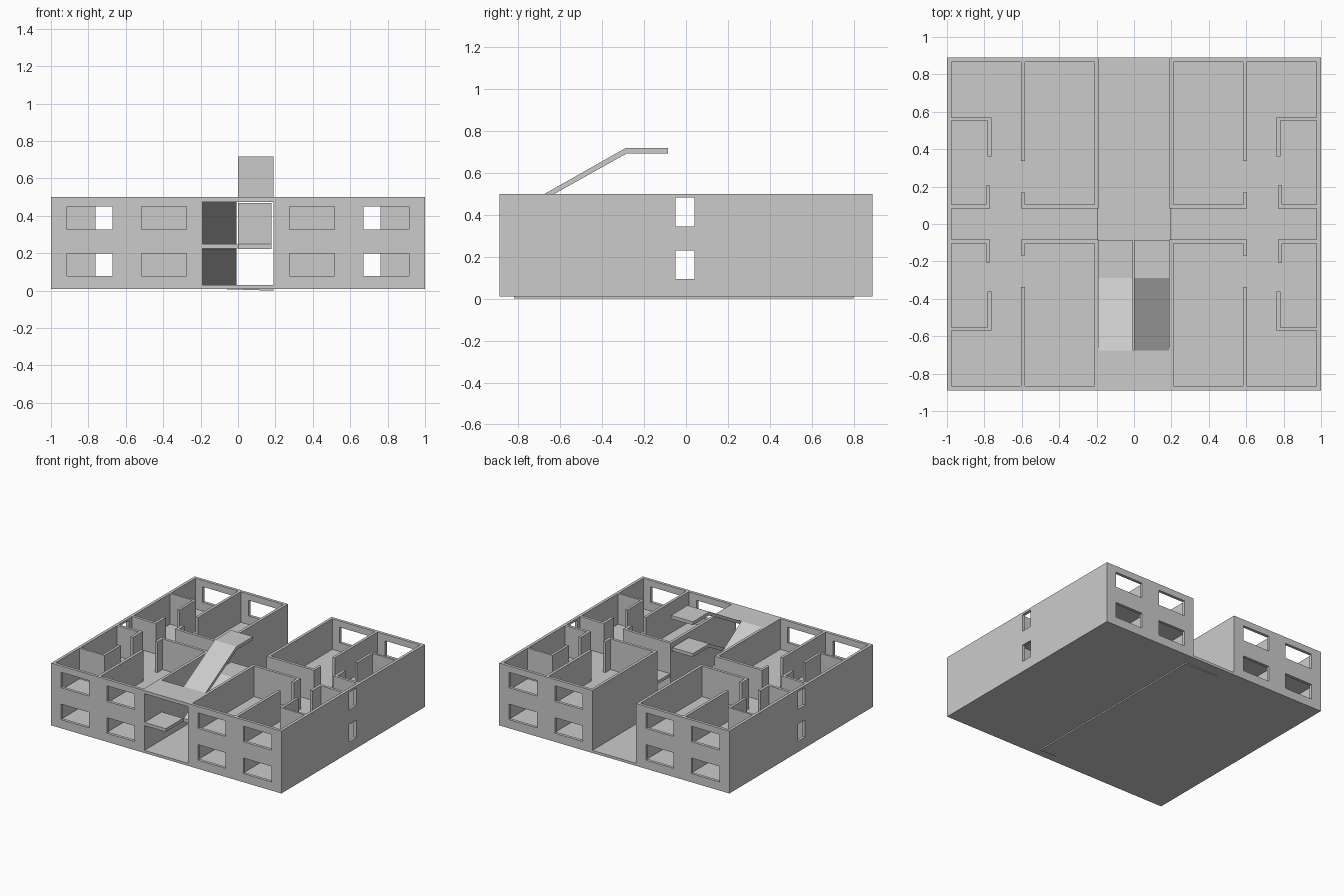
import bpy, bmesh

if "Cube" in bpy.data.objects:
    bpy.data.objects.remove(bpy.data.objects["Cube"])

grey = bpy.data.materials.new("plain grey")
grey.diffuse_color = (0.6, 0.6, 0.6, 1)
grey.use_nodes = True
grey.node_tree.nodes["Principled BSDF"].inputs["Base Color"].default_value = grey.diffuse_color


def finish(name, bm):
    bmesh.ops.remove_doubles(bm, verts=bm.verts, dist=1e-5)
    bmesh.ops.recalc_face_normals(bm, faces=bm.faces)
    me = bpy.data.meshes.new(name)
    bm.to_mesh(me)
    bm.free()
    me.materials.append(grey)
    ob = bpy.data.objects.new(name, me)
    bpy.context.collection.objects.link(ob)
    return ob


def box(name, x0, x1, y0, y1, z0, z1):
    bm = bmesh.new()
    bmesh.ops.create_cube(bm, size=1)
    for v in bm.verts:
        v.co = (x1 if v.co.x > 0 else x0,
                y1 if v.co.y > 0 else y0,
                z1 if v.co.z > 0 else z0)
    return finish(name, bm)


def prism(name, profile, a0, a1, place):
    """Extrude a 2D profile from a0 to a1; place(a, u, v) gives the 3D point."""
    bm = bmesh.new()
    ends = [[bm.verts.new(place(a, u, v)) for u, v in profile] for a in (a0, a1)]
    bm.faces.new(ends[0])
    bm.faces.new(ends[1])
    n = len(profile)
    for i in range(n):
        j = (i + 1) % n
        bm.faces.new((ends[0][i], ends[0][j], ends[1][j], ends[1][i]))
    return finish(name, bm)


def window_wall(name, u0, u1, z0, z1, holes, d0, d1, place):
    """Wall with rectangular openings, built as a shell over a grid of cells."""
    us = sorted({u0, u1, *[h[0] for h in holes], *[h[1] for h in holes]})
    zs = sorted({z0, z1, *[h[2] for h in holes], *[h[3] for h in holes]})

    def solid(i, j):
        if not (0 <= i < len(us) - 1 and 0 <= j < len(zs) - 1):
            return False
        u, z = (us[i] + us[i + 1]) / 2, (zs[j] + zs[j + 1]) / 2
        return not any(a < u < b and c < z < d for a, b, c, d in holes)

    bm = bmesh.new()

    def quad(pts):
        bm.faces.new([bm.verts.new(place(*p)) for p in pts])

    for i in range(len(us) - 1):
        for j in range(len(zs) - 1):
            if not solid(i, j):
                continue
            a, b, c, d = us[i], us[i + 1], zs[j], zs[j + 1]
            for w in (d0, d1):
                quad([(a, w, c), (b, w, c), (b, w, d), (a, w, d)])
            for di, dj, p, q in ((-1, 0, (a, c), (a, d)), (1, 0, (b, c), (b, d)),
                                 (0, -1, (a, c), (b, c)), (0, 1, (a, d), (b, d))):
                if not solid(i + di, j + dj):
                    quad([(p[0], d0, p[1]), (q[0], d0, q[1]),
                          (q[0], d1, q[1]), (p[0], d1, p[1])])
    return finish(name, bm)


W, D, TOP, T = 1.0, 0.89, 0.5, 0.023
BASE = 0.01
STOREYS = ((0.03, 0.24), (0.26, TOP))

# ground slab and the thin wedge under it
box("ground_slab", -W, W, -D, D, BASE, 0.03)
prism("base_wedge", [(-0.14, 0.0101), (0.19, 0.0101), (0.19, 0)], -0.82, 0.80,
      lambda a, u, v: (u, a, v))

# two wings either side of the open central hall
for sx, side in ((-1, "left"), (1, "right")):
    box(f"{side}_upper_floor", sx * 0.195, sx * (W - 0.01), -D + 0.01, D - 0.01, 0.237, 0.26)

    # end wall with corridor windows
    window_wall(f"{side}_end_wall", -D, D, BASE, TOP,
                [(-0.05, 0.04, 0.095, 0.23), (-0.05, 0.04, 0.345, 0.483)],
                W - T, W, lambda u, w, z: (sx * w, u, z))

    for sy, end in ((-1, "front"), (1, "back")):
        tag = f"{side}_{end}"
        # facade with four windows
        holes = [(a, b, z, z + 0.122) for a, b in ((0.275, 0.515), (0.67, 0.915))
                 for z in (0.078, 0.328)]
        window_wall(f"{tag}_facade", 0.19, W - 0.001, BASE, TOP, holes, D - T, D,
                    lambda u, w, z: (sx * u, sy * w, z))
        # wall along the central hall
        box(f"{tag}_hall_wall", sx * 0.19, sx * 0.212, sy * 0.082, sy * (D - 0.001), BASE, TOP)

        # room partitions on each storey: (x0, x1, y0, y1)
        walls = {
            "corridor_wall": (0.212, 0.605, 0.082, 0.104),
            "room_door_stub": (0.583, 0.605, 0.104, 0.168),
            "room_divider": (0.583, 0.605, 0.338, D - T),
            "bath_corridor_wall": (0.785, W - T, 0.082, 0.104),
            "bath_door_stub": (0.770, 0.792, 0.082, 0.205),
            "bath_side_wall": (0.762, 0.782, 0.362, 0.57),
            "bath_back_wall": (0.782, W - T, 0.553, 0.57),
        }
        for n, (z0, z1) in enumerate(STOREYS):
            for name, (a, b, c, d) in walls.items():
                box(f"{tag}_{name}_{n + 1}", sx * a, sx * b, sy * c, sy * d, z0, z1)

# stair ramps: left flights rise to the front, right flights rise to the back
Y0, Y1, Y2, H = -0.675, -0.29, -0.085, 0.026
along_x = lambda a, u, v: (a, u, v)
for n, z in enumerate((0.03, 0.26)):
    top = (0.25, 0.5)[n]
    flight = [(Y2, z), (Y1, z), (Y0, top), (Y0, top - H), (Y1, z - H + 0.008), (Y2, z - H + 0.008)]
    if n == 0:
        flight = [(Y1, z), (Y0, top), (Y0, top - H), (Y1 - 0.045, z)]
    prism(f"left_flight_{n + 1}", flight, -0.19, -0.008, along_x)
    up = top + 0.218
    prism(f"right_flight_{n + 1}",
          [(Y0, top), (Y1, up), (Y2, up), (Y2, up - H), (Y1 + 0.005, up - H), (Y0, top - H)],
          0.0, (0.18, 0.19)[n], along_x)

# front landings
box("lower_landing", -0.19, -0.004, -D, Y0, 0.225, 0.25)
box("upper_landing", -0.19, 0.19, -D, Y0, 0.475, TOP)
